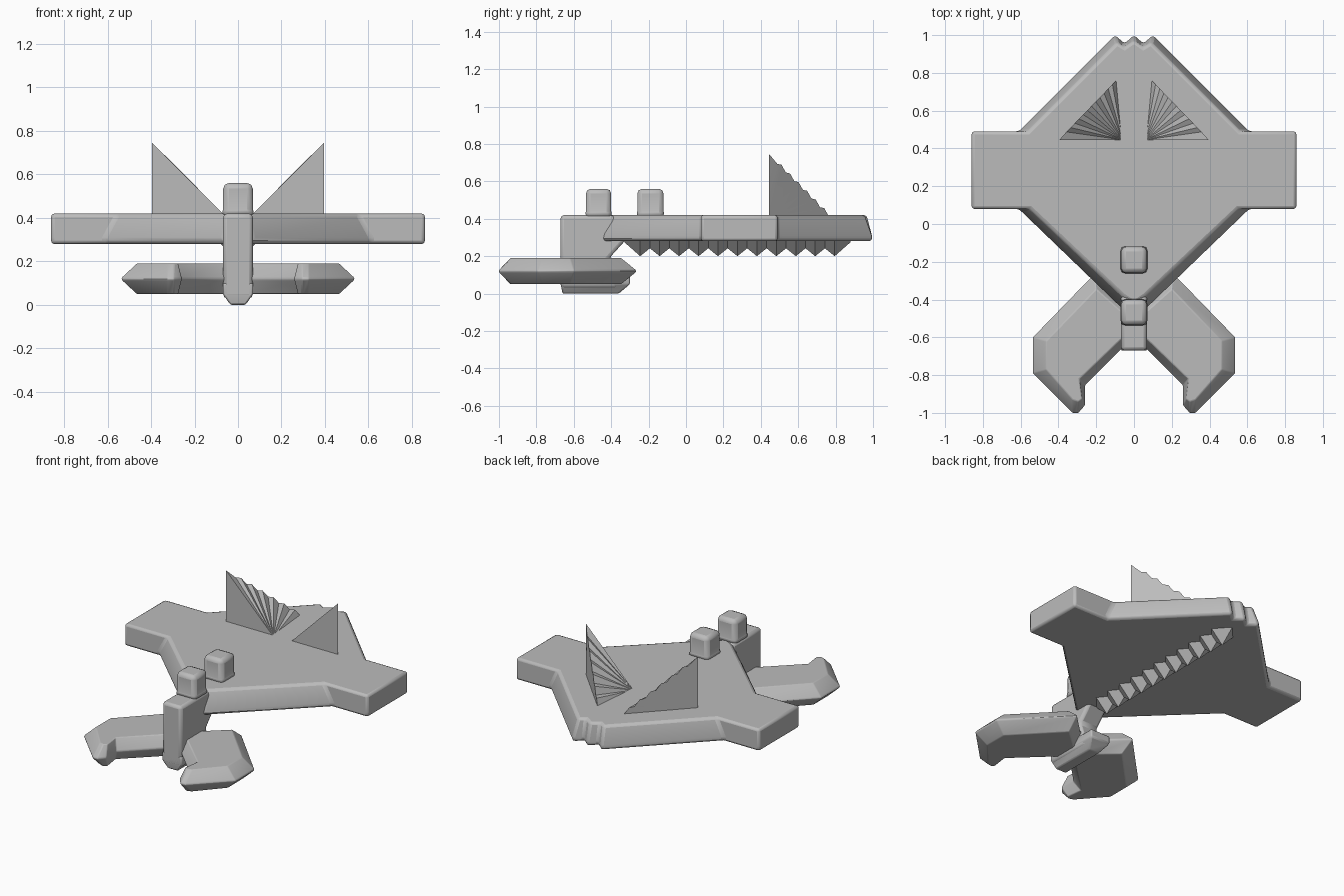
import bpy
import bmesh
import math

if "Cube" in bpy.data.objects:
    bpy.data.objects.remove(bpy.data.objects["Cube"], do_unlink=True)

grey = bpy.data.materials.new("matte_grey")
grey.use_nodes = True
GREY = (0.5, 0.5, 0.5, 1)
grey.diffuse_color = GREY
grey.node_tree.nodes["Principled BSDF"].inputs["Base Color"].default_value = GREY


def finish(name, bm, bevel=0.0, segments=2, angle=40):
    bmesh.ops.recalc_face_normals(bm, faces=bm.faces)
    mesh = bpy.data.meshes.new(name)
    bm.to_mesh(mesh)
    bm.free()
    mesh.materials.append(grey)
    obj = bpy.data.objects.new(name, mesh)
    bpy.context.collection.objects.link(obj)
    if bevel:
        mod = obj.modifiers.new("soft_edges", "BEVEL")
        mod.width = bevel
        mod.segments = segments
        mod.limit_method = "ANGLE"
        mod.angle_limit = math.radians(25)
    bpy.ops.object.select_all(action="DESELECT")
    obj.select_set(True)
    bpy.context.view_layer.objects.active = obj
    bpy.ops.object.shade_smooth_by_angle(angle=math.radians(angle))
    return obj


def loft(rings):
    """Skin matching closed rings and cap both ends."""
    bm = bmesh.new()
    vs = [[bm.verts.new(p) for p in ring] for ring in rings]
    n = len(vs[0])
    for a, b in zip(vs, vs[1:]):
        for i in range(n):
            j = (i + 1) % n
            bm.faces.new((a[i], a[j], b[j], b[i]))
    bm.faces.new(vs[0])
    bm.faces.new(vs[-1])
    return bm


def at_z(outline, z):
    return [(x, y, z) for x, y in outline]


def box_ring(hx, y0, y1, z):
    return [(-hx, y0, z), (hx, y0, z), (hx, y1, z), (-hx, y1, z)]


def mirrored(half):
    """Complete an outline that starts and ends on the centre line."""
    return half + [(-x, y) for x, y in reversed(half[1:-1])]


# Broad winged deck, its diagonal sides leaning inward towards the top
deck_low = mirrored([(0, -0.47), (0.07, -0.44), (0.61, 0.08), (0.86, 0.08), (0.86, 0.49),
                     (0.61, 0.49), (0.1, 1), (0.05, 0.955), (0, 1)])
deck_high = mirrored([(0, -0.42), (0.06, -0.38), (0.55, 0.08), (0.86, 0.08), (0.86, 0.49),
                      (0.56, 0.49), (0.09, 0.96), (0.05, 0.935), (0, 0.97)])
finish("deck", loft([at_z(deck_low, 0.28), at_z(deck_low, 0.31), at_z(deck_high, 0.42)]), 0.018)

# Toothed keel under the deck
TEETH, PITCH, FIRST = 11, 0.104, -0.245
stations = [(FIRST - 0.085, 0.005)]
for i in range(TEETH):
    stations.append((FIRST + i * PITCH, 0.08))
    if i < TEETH - 1:
        stations.append((FIRST + (i + 0.5) * PITCH, 0.038))
stations.append((FIRST + (TEETH - 1) * PITCH + 0.085, 0.005))
keel = loft([[(-d, y, 0.29), (d, y, 0.29), (d, y, 0.28), (0, y, 0.28 - d), (-d, y, 0.28)]
             for y, d in stations])
finish("toothed_keel", keel, angle=30)

# Pair of solid corner fins with a scalloped ridge
STEPS = 7
for side, word in ((1, "left"), (-1, "right")):
    bm = bmesh.new()

    def vert(x, y, z):
        return bm.verts.new((side * x, y, z))

    corner = vert(0.395, 0.445, 0.41)
    inner = vert(0.06, 0.445, 0.41)
    ridge = [vert(0.395, 0.445, 0.745)]
    for i in range(STEPS * 2):
        t = (i + 1) / (STEPS * 2)
        dip = 0.018 if i % 2 == 0 else 0
        ridge.append(vert(0.38 - 0.31 * t, 0.465 + 0.32 * t, 0.735 - 0.325 * t - dip))
    for a, b in zip(ridge, ridge[1:]):
        bm.faces.new((corner, a, b))
        bm.faces.new((inner, a, b))
    bm.faces.new((corner, inner, ridge[0]))
    bm.faces.new((corner, inner, ridge[-1]))
    finish(word + "_fin", bm, angle=30)

# Two square knobs on the centre line
for name, y0, y1 in (("front_knob", -0.535, -0.4), ("rear_knob", -0.26, -0.12)):
    finish(name, loft([box_ring(0.08, y0 - 0.01, y1 + 0.01, 0.41),
                       box_ring(0.068, y0, y1, 0.44),
                       box_ring(0.068, y0, y1, 0.56)]), 0.025)

# Neck post joining the deck to the forked foot
neck = [(-0.67, 0.03), (-0.67, 0.42), (-0.39, 0.42), (-0.31, 0.3), (-0.41, 0.19), (-0.36, 0.03)]
finish("neck_post", loft([[(x, y, z) for y, z in neck] for x in (-0.068, 0.068)]), 0.018)

# Tapered sole at the bottom
finish("sole", loft([box_ring(0.035, -0.66, -0.36, 0), box_ring(0.07, -0.67, -0.3, 0.05),
                     box_ring(0.07, -0.67, -0.3, 0.1)]), 0.008)

# Forked foot: two hooked claws with knife-edged sides
claw_mid = mirrored([(0, -0.62), (0.06, -0.655), (0.26, -0.855), (0.26, -0.96), (0.295, -1),
                     (0.325, -1), (0.535, -0.79), (0.535, -0.6), (0.21, -0.265),
                     (0.07, -0.4), (0, -0.4)])
claw_flat = mirrored([(0, -0.6), (0.07, -0.61), (0.29, -0.82), (0.275, -0.925), (0.295, -0.94),
                      (0.325, -0.93), (0.465, -0.77), (0.465, -0.62), (0.2, -0.345),
                      (0.07, -0.46), (0, -0.46)])
finish("forked_claws", loft([at_z(claw_flat, 0.05), at_z(claw_mid, 0.115), at_z(claw_mid, 0.125),
                             at_z(claw_flat, 0.19)]), 0.008)
